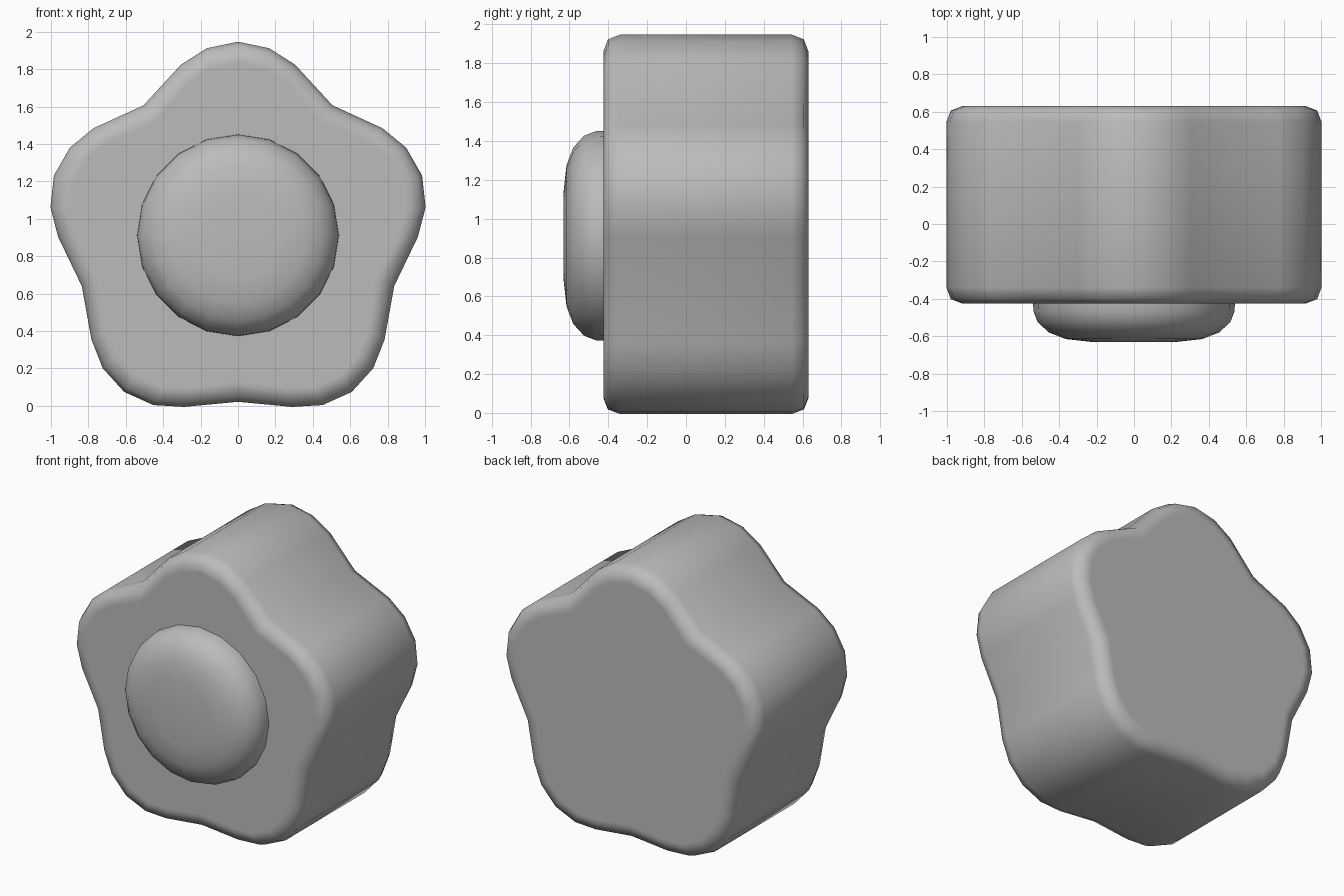
import bpy, bmesh
from math import sin, cos, radians

cube = bpy.data.objects.get("Cube")
if cube:
    bpy.data.objects.remove(cube, do_unlink=True)

CENTRE_Z = 0.912

grey = bpy.data.materials.new("mid grey")
grey.use_nodes = True
colour = (0.5, 0.5, 0.5, 1)
grey.diffuse_color = colour
grey.node_tree.nodes["Principled BSDF"].inputs["Base Color"].default_value = colour


def build_layers(name, outline, layers):
    """Bridge copies of a polar outline, each at (inset, y), and cap both ends."""
    bm = bmesh.new()
    rings = []
    for inset, y in layers:
        rings.append([bm.verts.new(((r - inset) * cos(a), y, CENTRE_Z + (r - inset) * sin(a)))
                      for a, r in outline])
    n = len(outline)
    for lower, upper in zip(rings, rings[1:]):
        for i in range(n):
            j = (i + 1) % n
            bm.faces.new((lower[i], lower[j], upper[j], upper[i]))
    bm.faces.new(rings[0])
    bm.faces.new(rings[-1])
    bmesh.ops.recalc_face_normals(bm, faces=bm.faces)
    mesh = bpy.data.meshes.new(name)
    bm.to_mesh(mesh)
    bm.free()
    mesh.materials.append(grey)
    obj = bpy.data.objects.new(name, mesh)
    bpy.context.collection.objects.link(obj)
    bpy.ops.object.select_all(action='DESELECT')
    obj.select_set(True)
    bpy.context.view_layer.objects.active = obj
    bpy.ops.object.shade_smooth_by_angle(angle=radians(60))
    return obj


# Five rounded lobes with shallow valleys, slightly fuller at the bottom
LOBE = [(-18.5, 0.962), (-9.5, 1.014), (0, 1.035), (9.5, 1.014), (18.5, 0.962)]
star = []
for k in range(5):
    middle = 90 + 72 * k
    star += [(radians(middle + offset), r) for offset, r in LOBE]
    valley = radians(middle + 36)
    star.append((valley, 0.873 - 0.017 * sin(valley)))

# Thick lobed body with rounded front and back rims
build_layers("knob_body", star, [
    (0.11, -0.425), (0.085, -0.425), (0.024, -0.402), (0, -0.34),
    (0, 0.545), (0.024, 0.607), (0.085, 0.63), (0.11, 0.63)])

# Domed round button on the front
circle = [(radians(90 + 18 * i), 0.54) for i in range(20)]
build_layers("front_button", circle, [
    (0.31, -0.63), (0.175, -0.615), (0.085, -0.58),
    (0.025, -0.525), (0.002, -0.465), (0, -0.40)])
